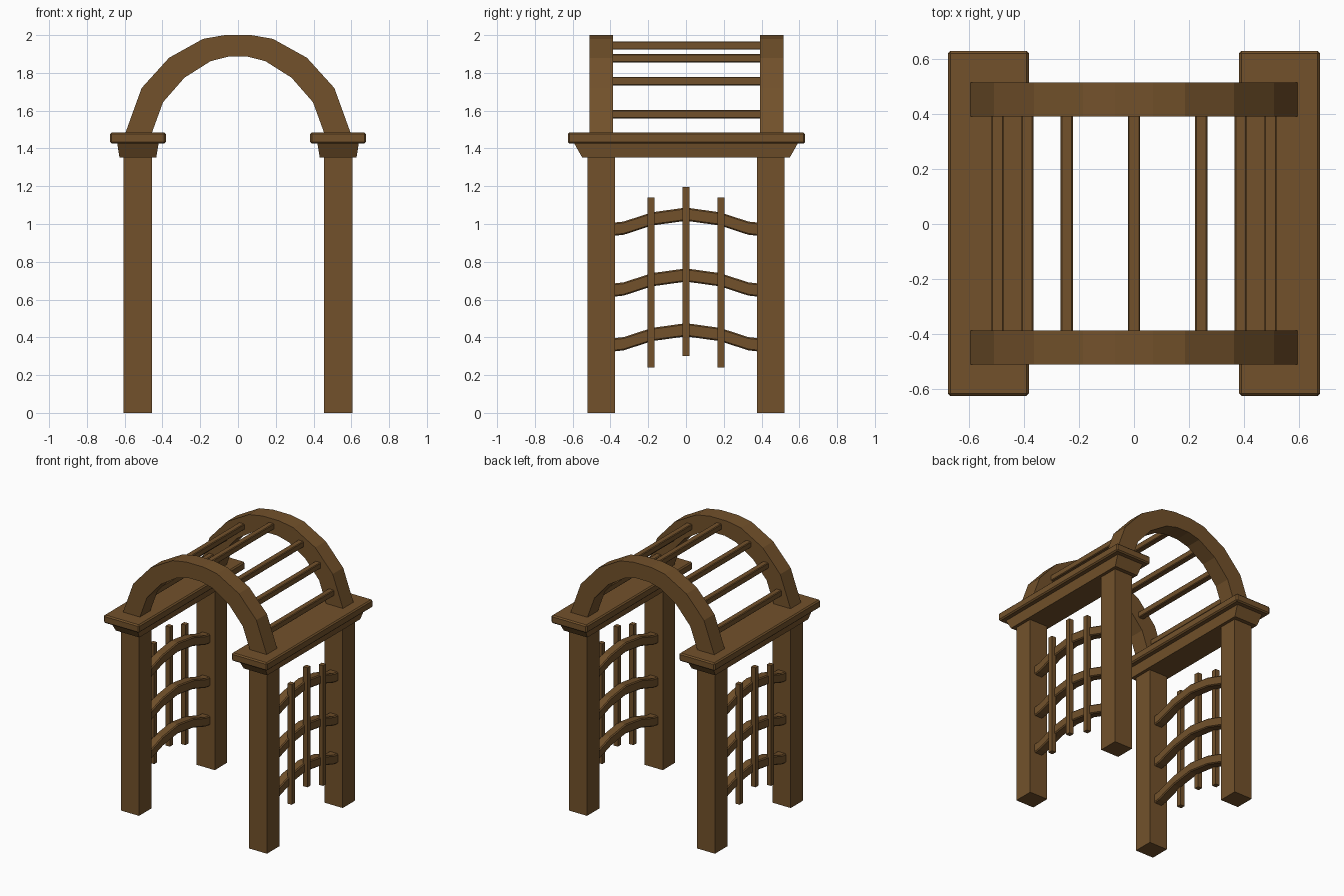
import bpy, bmesh

if "Cube" in bpy.data.objects:
    bpy.data.objects.remove(bpy.data.objects["Cube"])

wood = bpy.data.materials.new("brown_wood")
wood.diffuse_color = (0.17, 0.083, 0.024, 1)
wood.use_nodes = True
wood.node_tree.nodes["Principled BSDF"].inputs["Base Color"].default_value = wood.diffuse_color


def finish(name, bm, bevel=0):
    bmesh.ops.recalc_face_normals(bm, faces=bm.faces)
    me = bpy.data.meshes.new(name)
    bm.to_mesh(me)
    bm.free()
    me.materials.append(wood)
    ob = bpy.data.objects.new(name, me)
    bpy.context.collection.objects.link(ob)
    if bevel:
        mod = ob.modifiers.new("Bevel", 'BEVEL')
        mod.width = bevel
        mod.segments = 1
        mod.limit_method = 'ANGLE'
        mod.angle_limit = 1.0
    return ob


def box(name, x, y, z, bevel=0, flare=(0, 0)):
    """Box from (min, max) ranges; flare widens the top in x and y."""
    bm = bmesh.new()
    bmesh.ops.create_cube(bm, size=1)
    cx, cy = sum(x) / 2, sum(y) / 2
    for v in bm.verts:
        top = v.co.z > 0
        sx = x[1] - x[0] + (2 * flare[0] if top else 0)
        sy = y[1] - y[0] + (2 * flare[1] if top else 0)
        v.co = (cx + v.co.x * sx, cy + v.co.y * sy, z[1] if top else z[0])
    return finish(name, bm, bevel)


def strip(name, lower, upper, place, a, b, bevel=0):
    """Solid band between two matching point rows, extruded from a to b."""
    bm = bmesh.new()
    rings = [[bm.verts.new(place(p, t)) for p, t in ((lo, a), (up, a), (up, b), (lo, b))]
             for lo, up in zip(lower, upper)]
    for r, s in zip(rings, rings[1:]):
        for i in range(4):
            j = (i + 1) % 4
            bm.faces.new((r[i], r[j], s[j], s[i]))
    bm.faces.new(rings[0])
    bm.faces.new(rings[-1])
    return finish(name, bm, bevel)


def mirrored(pts):
    return [(-u, v) for u, v in pts] + [p for p in reversed(pts) if p[0] > 0]


def span(c, w):
    return (c - w / 2, c + w / 2)


for sx, side in ((-1, "left"), (1, "right")):
    cx = sx * 0.53
    # posts
    for sy, end in ((-1, "front"), (1, "back")):
        box(f"{end}_{side}_post", span(cx, 0.15), span(sy * 0.448, 0.146), (0, 1.36))
    # flared moulding and cap board
    box(f"{side}_moulding", span(cx, 0.195), (-0.55, 0.55), (1.353, 1.427), 0, (0.012, 0.042))
    box(f"{side}_cap_board", span(cx, 0.295), (-0.626, 0.63), (1.425, 1.485), 0.009)
    # curved trellis slats
    for i, z in enumerate((0.325, 0.615, 0.937)):
        low = mirrored([(0.385, z), (0.33, z + 0.006), (0.18, z + 0.055), (0, z + 0.08)])
        up = [(u, v + 0.07) for u, v in low]
        strip(f"{side}_slat_{i}", low, up, lambda p, t: (t, p[0], p[1]),
              cx - 0.035, cx + 0.035, 0.007)
    # upright trellis stakes
    for i, (y, lo, hi) in enumerate(((-0.185, 0.24, 1.14), (0, 0.3, 1.195), (0.185, 0.24, 1.14))):
        box(f"{side}_stake_{i}", span(sx * 0.57, 0.035), span(y, 0.036), (lo, hi))

# arches
outer = mirrored([(0.597, 1.48), (0.51, 1.72), (0.365, 1.88), (0.185, 1.98), (0.07, 2.0)])
inner = mirrored([(0.457, 1.48), (0.397, 1.645), (0.283, 1.775), (0.145, 1.862), (0.052, 1.886)])
for end, y in (("front", -0.449), ("back", 0.454)):
    strip(f"{end}_arch", inner, outer, lambda p, t: (p[0], t, p[1]), y - 0.062, y + 0.062)

# roof bars between the arches
bars = mirrored([(0.497, 1.58), (0.388, 1.757), (0.245, 1.877), (0, 1.945)])
for i, (x, z) in enumerate(bars):
    box(f"roof_bar_{i}", span(x, 0.045), (-0.395, 0.4), span(z, 0.045), 0.005)
